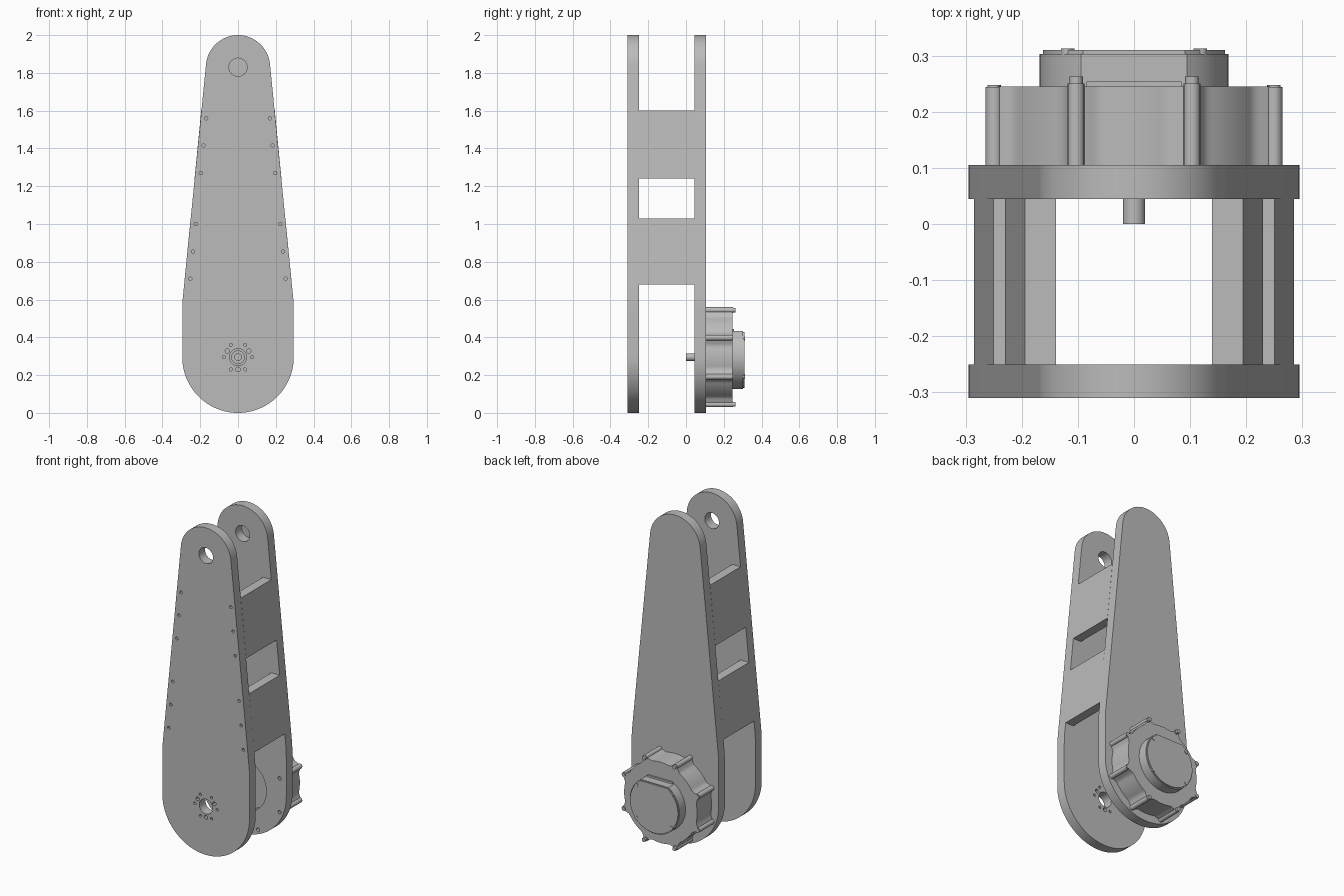
import bpy, bmesh
from math import sin, cos, pi, radians, sqrt, asin
from mathutils import Vector

cube = bpy.data.objects.get("Cube")
if cube:
    bpy.data.objects.remove(cube, do_unlink=True)

grey = bpy.data.materials.new("machined grey")
grey.use_nodes = True
COLOUR = (0.5, 0.5, 0.5, 1)
grey.diffuse_color = COLOUR
grey.node_tree.nodes["Principled BSDF"].inputs["Base Color"].default_value = COLOUR

PIVOT = 0.295      # height of the motor axis
EYE = 1.83         # height of the upper pivot hole


def prism(bm, points, y0, y1):
    """Extrude an x-z outline along y."""
    low = [bm.verts.new((x, y0, z)) for x, z in points]
    high = [bm.verts.new((x, y1, z)) for x, z in points]
    n = len(points)
    bm.faces.new(low)
    bm.faces.new(high[::-1])
    for i in range(n):
        j = (i + 1) % n
        bm.faces.new((low[j], low[i], high[i], high[j]))


def circle(x, z, r, n=24):
    return [(x + r * cos(2 * pi * i / n), z + r * sin(2 * pi * i / n)) for i in range(n)]


def arc(z, r, start, end, n):
    return [(r * cos(radians(start + (end - start) * i / n)),
             z + r * sin(radians(start + (end - start) * i / n))) for i in range(n + 1)]


def ring_points(r, count, offset):
    """Points evenly spaced about the motor axis."""
    return [(r * cos(radians(offset) + 2 * pi * i / count),
             PIVOT + r * sin(radians(offset) + 2 * pi * i / count)) for i in range(count)]


def build(name, shapes):
    """Make one object from (outline, y0, y1) prisms."""
    bm = bmesh.new()
    for points, y0, y1 in shapes:
        prism(bm, points, y0, y1)
    bmesh.ops.recalc_face_normals(bm, faces=bm.faces)
    mesh = bpy.data.meshes.new(name)
    bm.to_mesh(mesh)
    bm.free()
    mesh.materials.append(grey)
    obj = bpy.data.objects.new(name, mesh)
    bpy.context.collection.objects.link(obj)
    return obj


def activate(obj):
    bpy.ops.object.select_all(action='DESELECT')
    obj.select_set(True)
    bpy.context.view_layer.objects.active = obj


def cut(obj, shapes):
    cutter = build("cutter", shapes)
    cutter.hide_render = True
    mod = obj.modifiers.new("holes", 'BOOLEAN')
    mod.operation = 'DIFFERENCE'
    mod.solver = 'EXACT'
    mod.object = cutter
    activate(obj)
    bpy.ops.object.modifier_apply(modifier=mod.name)
    bpy.data.objects.remove(cutter, do_unlink=True)


def smooth(obj):
    activate(obj)
    bpy.ops.object.shade_smooth_by_angle(angle=radians(30))


def edge_x(z):
    """Half width of the tapered part of the side plates."""
    return 0.295 + (0.172 - 0.295) * (z - 0.58) / (EYE - 0.58)


# Side plates: rounded foot, straight flank, taper, rounded head
half = [(0.295, 0.54), (0.293, 0.6), (edge_x(0.66), 0.66)]
outline = (arc(PIVOT, 0.295, 180, 360, 48) + half
           + arc(EYE, 0.17, 5, 175, 32) + [(-x, z) for x, z in half[::-1]])

pin_holes = [(s * (edge_x(z) - 0.03), z)
             for z in (0.71, 0.855, 1.0, 1.27, 1.415, 1.56) for s in (-1, 1)]
lugs = ring_points(0.27, 8, 22.5)

front_plate = build("front_plate", [(outline, -0.31, -0.25)])
back_plate = build("back_plate", [(outline, 0.045, 0.105)])


def plate_holes(y0, y1, extra):
    holes = [(circle(x, z, 0.009, 12), y0, y1) for x, z in pin_holes]
    holes.append((circle(0, EYE, 0.048, 32), y0, y1))
    return holes + [(circle(x, z, r, n), y0, y1) for x, z, r, n in extra]


# Front plate carries the output bearing hole and its bolt pattern
hub = [(0, PIVOT, 0.045, 32)]
hub += [(x, z, 0.008, 12) for x, z in ring_points(0.075, 6, 0)]
hub += [(x, z, 0.012, 12) for x, z in ring_points(0.065, 3, 30)]
cut(front_plate, plate_holes(-0.35, -0.2, hub))

# Back plate carries the motor opening and mounting holes
mount = [(0, PIVOT, 0.16, 64)] + [(x, z, 0.011, 12) for x, z in lugs]
cut(back_plate, plate_holes(0.0, 0.104, mount[1:]))
cut(back_plate, [(circle(0, PIVOT, 0.16, 64), 0.0, 0.2)])
smooth(front_plate)
smooth(back_plate)

# Spacer blocks follow the taper between the plates
for level, z0, z1 in (("lower", 0.68, 1.03), ("upper", 1.24, 1.6)):
    for side, s in (("left", 1), ("right", -1)):
        section = [(s * (edge_x(z) - inset), z)
                   for z, inset in ((z0, 0.056), (z0, 0), (z1, 0), (z1, 0.056))]
        build(f"{level}_{side}_spacer", [(section, -0.25, 0.045)])

# Motor housing with eight flared ribs
housing_outline = []
for i in range(192):
    a = 2 * pi * i / 192
    flare = max(0, cos(8 * (a - pi / 8))) ** 3
    r = 0.247 + 0.025 * flare
    housing_outline.append((r * cos(a), PIVOT + r * sin(a)))
housing = build("motor_housing", [(housing_outline, 0.105, 0.245)])
smooth(housing)

# Rib tubes, with tall screw heads on the upper and lower pairs
rib_shapes = []
for x, z in lugs:
    tall = abs(z - PIVOT) > 0.2
    rib_shapes.append((circle(x, z, 0.015, 16), 0.105, 0.244 if not tall else 0.25))
    rib_shapes.append((circle(x, z, 0.012, 16), 0.24, 0.263 if tall else 0.248))
smooth(build("motor_rib_screws", rib_shapes))

# End cap: disc with one flat on its upper side
cap_r, flat = 0.168, 0.139
a = asin(flat / cap_r) * 180 / pi
cap = build("end_cap", [
    (arc(PIVOT, cap_r, 180 - a, 360 + a, 72), 0.245, 0.303),
    (arc(PIVOT, cap_r - 0.006, 180 - a, 360 + a, 72), 0.30, 0.31)])
smooth(cap)

# Connector ledge on the flat of the cap
build("cap_ledge", [([(-0.085, PIVOT + 0.13), (0.085, PIVOT + 0.13),
                      (0.085, PIVOT + 0.15), (-0.085, PIVOT + 0.15)], 0.245, 0.254)])

cap_screws = [(circle(s * 0.118, PIVOT + t * 0.1, 0.012, 16), 0.29, 0.313)
              for s in (-1, 1) for t in (-1, 1)]
smooth(build("cap_screws", cap_screws))

# Output rotor seen through the back plate: stepped rings about the axis
rotor = build("output_rotor", [
    (circle(0, PIVOT, 0.158, 64), 0.085, 0.11),
    (circle(0, PIVOT, 0.125, 48), 0.065, 0.09),
    (circle(0, PIVOT, 0.036, 32), 0.055, 0.07)])
cut(rotor, [(circle(0, PIVOT, 0.02, 24), 0.0, 0.075)]
    + [(circle(x, z, 0.009, 12), 0.0, 0.08) for x, z in ring_points(0.075, 6, 0)])
smooth(rotor)
smooth(build("output_shaft", [(circle(0, PIVOT, 0.012, 20), 0.06, 0.08)]))
